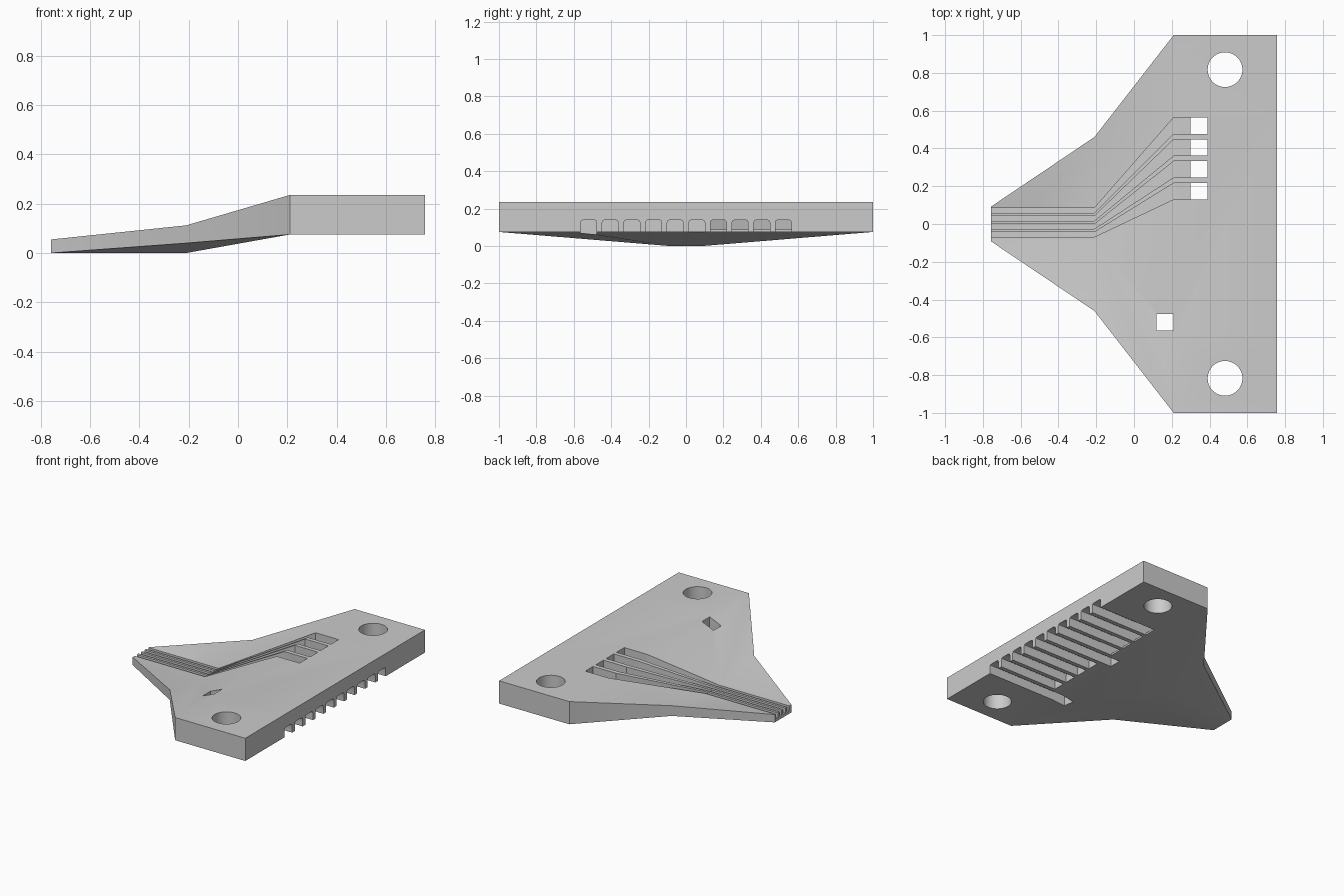
import bpy
import bmesh
import math

cube = bpy.data.objects.get("Cube")
if cube:
    bpy.data.objects.remove(cube, do_unlink=True)

grey = bpy.data.materials.new("light grey")
grey.use_nodes = True
grey.diffuse_color = (0.6, 0.6, 0.6, 1)
grey.node_tree.nodes["Principled BSDF"].inputs["Base Color"].default_value = (0.6, 0.6, 0.6, 1)


def loft(name, rings):
    """Closed solid through rings of matching points."""
    bm = bmesh.new()
    rows = [[bm.verts.new(p) for p in ring] for ring in rings]
    n = len(rows[0])
    for a, b in zip(rows, rows[1:]):
        for i in range(n):
            j = (i + 1) % n
            bm.faces.new((a[i], a[j], b[j], b[i]))
    bm.faces.new(rows[0])
    bm.faces.new(rows[-1])
    bmesh.ops.triangulate(bm, faces=[f for f in bm.faces if len(f.verts) > 4])
    bmesh.ops.recalc_face_normals(bm, faces=bm.faces)
    mesh = bpy.data.meshes.new(name)
    bm.to_mesh(mesh)
    bm.free()
    obj = bpy.data.objects.new(name, mesh)
    bpy.context.collection.objects.link(obj)
    mesh.materials.append(grey)
    return obj


def box_ring(x, y0, y1, z0, z1):
    return [(x, y0, z0), (x, y1, z0), (x, y1, z1), (x, y0, z1)]


def cut(body, cutter):
    cutter.hide_render = True
    mod = body.modifiers.new("cut", "BOOLEAN")
    mod.operation = "DIFFERENCE"
    mod.solver = "EXACT"
    mod.object = cutter
    bpy.context.view_layer.objects.active = body
    bpy.ops.object.modifier_apply(modifier=mod.name)
    bpy.data.objects.remove(cutter, do_unlink=True)


# Body: narrow tip, dished neck, wide flat plate
def body_ring(x, inner, outer, low_in, top_in, low_out, top_out):
    return [(x, -outer, low_out), (x, -inner, low_in), (x, inner, low_in), (x, outer, low_out),
            (x, outer, top_out), (x, inner, top_in), (x, -inner, top_in), (x, -outer, top_out)]


body = loft("plate_body", [
    body_ring(-0.757, 0.08, 0.092, 0, 0.055, 0, 0.055),
    body_ring(-0.21, 0.09, 0.46, 0, 0.055, 0.04, 0.112),
    body_ring(0.21, 0.58, 1, 0.075, 0.235, 0.075, 0.235),
    body_ring(0.757, 0.58, 1, 0.075, 0.235, 0.075, 0.235),
])

# Slots under the rear edge, with rounded upper corners
pitch, half, radius = 0.1157, 0.043, 0.015
centres = [(i - 4.5) * pitch for i in range(10)]
for i, y in enumerate(centres):
    start = 0.12 if i == 0 else 0.21 if i == 5 else 0.3
    profile = [(y - half, 0.03), (y + half, 0.03)]
    for side, angles in ((1, (0, 45, 90)), (-1, (90, 45, 0))):
        for a in angles:
            t = math.radians(a)
            profile.append((y + side * (half - radius + radius * math.cos(t)),
                            0.14 - radius + radius * math.sin(t)))
    cut(body, loft("slot_cutter", [[(x, py, pz) for py, pz in profile] for x in (start, 0.8)]))

# Wire channels: narrow and parallel on the tip, fanning out to the slots
for i, y in enumerate(centres[6:]):
    tip = -0.056 + i * 0.0425
    w = 0.0125
    cut(body, loft("channel_cutter", [
        box_ring(-0.8, tip - w, tip + w, 0.02, 0.3),
        box_ring(-0.21, tip - w, tip + w, 0.02, 0.3),
        box_ring(0.21, y - half, y + half, 0.088, 0.3),
        box_ring(0.39, y - half, y + half, 0.088, 0.3),
    ]))

# Square opening above the longest slot
y = centres[0]
cut(body, loft("window_cutter", [box_ring(x, y - half, y + half, 0.1, 0.3) for x in (0.12, 0.21)]))

# Round mounting holes
for side in (-1, 1):
    bpy.ops.mesh.primitive_cylinder_add(vertices=48, radius=0.092, depth=0.6,
                                        location=(0.482, side * 0.817, 0.15))
    cut(body, bpy.context.object)

bpy.ops.object.select_all(action="DESELECT")
body.select_set(True)
bpy.context.view_layer.objects.active = body
bpy.ops.object.shade_smooth_by_angle(angle=math.radians(25))
